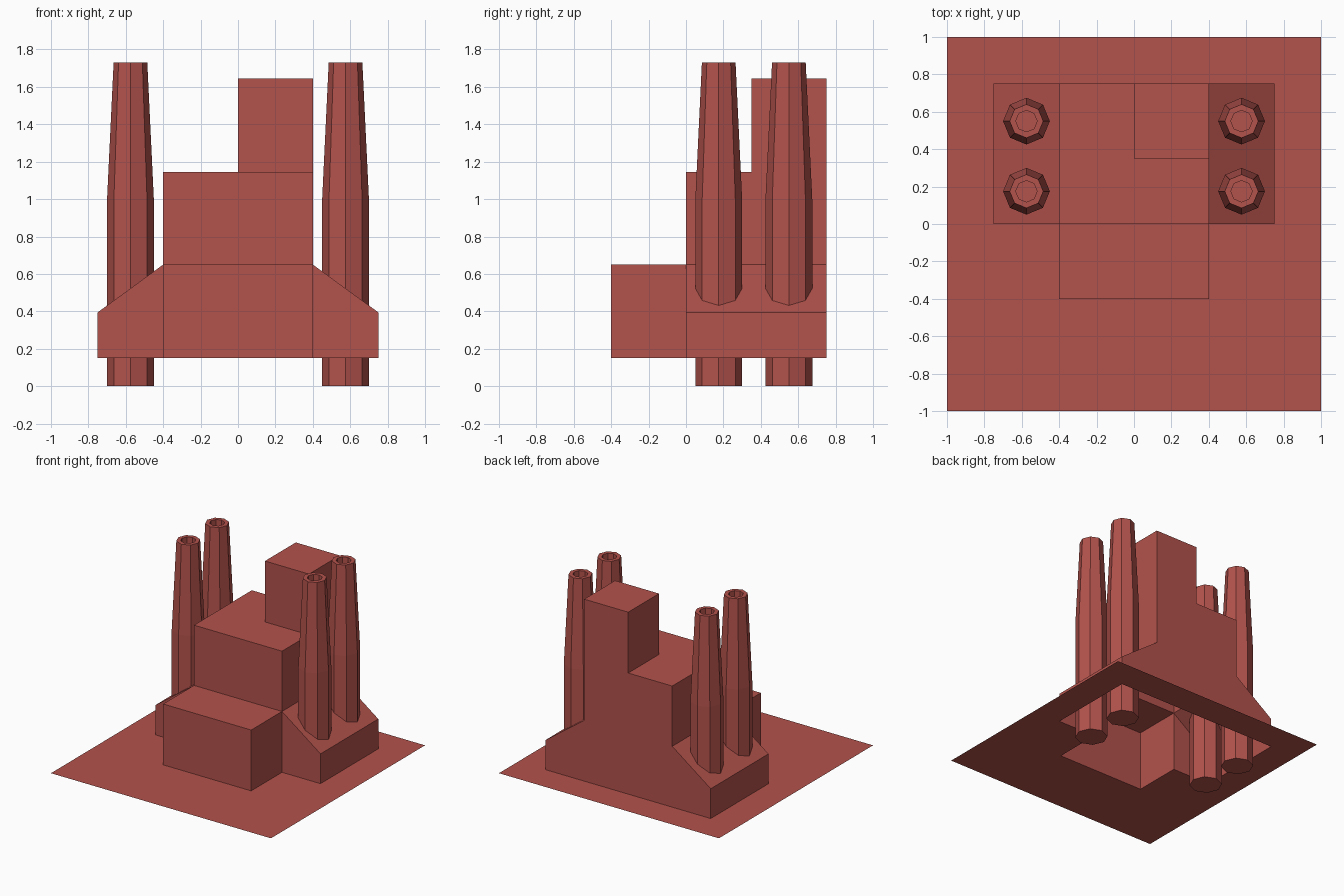
import bpy, bmesh
from math import cos, sin, pi

if "Cube" in bpy.data.objects:
    bpy.data.objects.remove(bpy.data.objects["Cube"])

GROUND = 0.15
XS = [-1, -0.75, -0.4, 0, 0.4, 0.75, 1]
YS = [-1, -0.4, 0, 0.35, 0.75, 1]

red = bpy.data.materials.new("red")
red.diffuse_color = (0.45, 0.085, 0.072, 1)
red.use_nodes = True
red.node_tree.nodes["Principled BSDF"].inputs["Base Color"].default_value = red.diffuse_color


def finish(bm, name):
    mesh = bpy.data.meshes.new(name)
    bm.to_mesh(mesh)
    bm.free()
    mesh.materials.append(red)
    obj = bpy.data.objects.new(name, mesh)
    bpy.context.collection.objects.link(obj)
    return obj


def in_footprint(x, y):
    return (abs(x) < 0.75 and 0 < y < 0.75) or (abs(x) < 0.4 and -0.4 < y < 0)


def cell_sheet(keep):
    """Flat sheet of grid cells whose centres pass the test."""
    bm = bmesh.new()
    for x0, x1 in zip(XS, XS[1:]):
        for y0, y1 in zip(YS, YS[1:]):
            if keep((x0 + x1) / 2, (y0 + y1) / 2):
                bm.faces.new([bm.verts.new((x, y, GROUND)) for x, y in
                              ((x0, y0), (x1, y0), (x1, y1), (x0, y1))])
    bmesh.ops.remove_doubles(bm, verts=bm.verts[:], dist=1e-4)
    return bm


def raise_faces(bm, faces, height):
    """Extrude faces upward, leaving nothing inside; return the new tops."""
    ext = bmesh.ops.extrude_face_region(bm, geom=faces)["geom"]
    tops = [g for g in ext if isinstance(g, bmesh.types.BMFace)]
    verts = [g for g in ext if isinstance(g, bmesh.types.BMVert)]
    bmesh.ops.translate(bm, vec=(0, 0, height), verts=verts)
    old = [f for f in faces if f.is_valid]
    if old:
        bmesh.ops.delete(bm, geom=old, context='FACES_ONLY')
    bmesh.ops.delete(bm, geom=[e for e in bm.edges if not e.link_faces], context='EDGES')
    bmesh.ops.delete(bm, geom=[v for v in bm.verts if not v.link_faces], context='VERTS')
    return [f for f in tops if f.is_valid]


# Ground sheet, open under the building
finish(cell_sheet(lambda x, y: not in_footprint(x, y)), "ground_sheet")

# Building: base with sloped wings, main hall, then corner tower
bm = cell_sheet(in_footprint)
base = raise_faces(bm, bm.faces[:], 0.5)
for v in bm.verts:
    if abs(v.co.x) > 0.7 and v.co.z > 0.3:
        v.co.z = 0.395


def within(faces, x0, x1, y0):
    mids = [(f, f.calc_center_median()) for f in faces]
    return [f for f, c in mids if x0 < c.x < x1 and c.y > y0]


hall = raise_faces(bm, within(base, -0.4, 0.4, 0), 0.495)
raise_faces(bm, within(hall, 0, 0.4, 0.35), 0.5)
bmesh.ops.recalc_face_normals(bm, faces=bm.faces[:])
finish(bm, "factory_building")


# Chimneys: eight-sided, tapered above the middle, recessed at the top
def chimney(name, cx, cy):
    profile = [(0.125, 0), (0.125, 1.0), (0.09, 1.73), (0.057, 1.73), (0.057, 1.63)]
    bm = bmesh.new()
    rings = [[bm.verts.new((cx + r * cos(i * pi / 4), cy + r * sin(i * pi / 4), z))
              for i in range(8)] for r, z in profile]
    for a, b in zip(rings, rings[1:]):
        for i in range(8):
            j = (i + 1) % 8
            bm.faces.new((a[i], a[j], b[j], b[i]))
    bm.faces.new(rings[0][::-1])
    bm.faces.new(rings[-1])
    finish(bm, name)


for side, cx in (("left", -0.575), ("right", 0.575)):
    for place, cy in (("front", 0.175), ("back", 0.55)):
        chimney(f"chimney_{place}_{side}", cx, cy)
